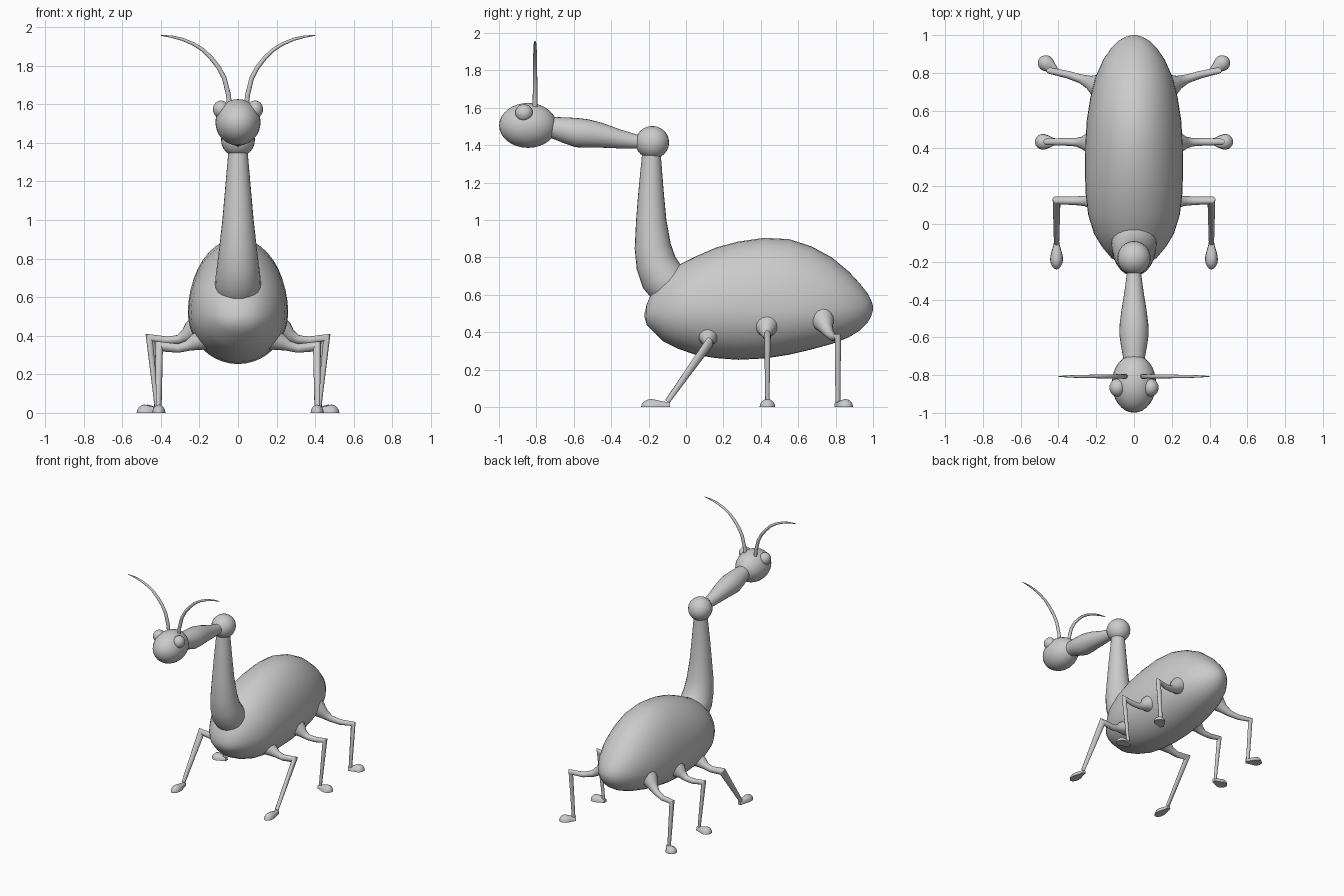
import bpy, bmesh, math
from mathutils import Vector

if "Cube" in bpy.data.objects:
    bpy.data.objects.remove(bpy.data.objects["Cube"])


def finish(name, bm, mirror=False, angle=50):
    bmesh.ops.recalc_face_normals(bm, faces=bm.faces)
    me = bpy.data.meshes.new(name)
    bm.to_mesh(me)
    bm.free()
    ob = bpy.data.objects.new(name, me)
    bpy.context.collection.objects.link(ob)
    bpy.context.view_layer.objects.active = ob
    bpy.ops.object.select_all(action='DESELECT')
    ob.select_set(True)
    bpy.ops.object.shade_smooth_by_angle(angle=math.radians(angle))
    if mirror:
        ob.modifiers.new("mirror", 'MIRROR').use_mirror_merge = False
    return ob


def loft(bm, rings):
    vs = [[bm.verts.new(p) for p in r] for r in rings]
    n = len(vs[0])
    for a, b in zip(vs, vs[1:]):
        for i in range(n):
            j = (i + 1) % n
            bm.faces.new((a[i], a[j], b[j], b[i]))
    bm.faces.new(vs[0])
    bm.faces.new(vs[-1])


def tube(bm, pts, ref, n=16):
    """Loft circles along (x, y, z, radius) points, mitred at the bends."""
    P = [Vector(p[:3]) for p in pts]
    rings = []
    for k, p in enumerate(P):
        d0 = (p - P[max(k - 1, 0)]).normalized()
        d1 = (P[min(k + 1, len(P) - 1)] - p).normalized()
        t = (d0 + d1).normalized()
        miter = 1 / max(t.dot(d1 if d1.length else d0), 0.6)
        u = (ref - t * ref.dot(t)).normalized()
        v = t.cross(u)
        r = pts[k][3]
        rings.append([p + u * r * math.cos(a) + v * r * miter * math.sin(a)
                      for a in (2 * math.pi * i / n for i in range(n))])
    loft(bm, rings)


def ball(name, c, s, mirror=False, seg=24):
    bm = bmesh.new()
    bmesh.ops.create_uvsphere(bm, u_segments=seg, v_segments=seg // 2, radius=1)
    for v in bm.verts:
        v.co = Vector([c[i] + v.co[i] * s[i] for i in range(3)])
    return finish(name, bm, mirror)


X, Y, Z = Vector((1, 0, 0)), Vector((0, 1, 0)), Vector((0, 0, 1))

# Egg-shaped body: y, half width, bottom, top, height of widest line
stations = [
    (-.222, .012, .48, .50, .49), (-.21, .07, .44, .55, .495), (-.18, .12, .41, .62, .50),
    (-.12, .17, .35, .70, .51), (-.05, .212, .315, .755, .515), (.05, .243, .28, .805, .52),
    (.16, .256, .262, .853, .52), (.28, .26, .253, .885, .52), (.42, .258, .26, .905, .52),
    (.55, .25, .28, .898, .52), (.67, .231, .308, .86, .52), (.78, .203, .338, .80, .525),
    (.87, .163, .373, .725, .53), (.93, .122, .41, .66, .53), (.97, .082, .45, .61, .53),
    (.99, .047, .485, .57, .53), (1.0, .01, .52, .54, .53)]
bm = bmesh.new()
N = 40
rings = []
for y, w, zb, zt, zc in stations:
    ring = []
    for i in range(N):
        a = 2 * math.pi * i / N
        s = math.sin(a)
        ring.append((w * math.cos(a), y, zc + s * ((zt - zc) if s > 0 else (zc - zb))))
    rings.append(ring)
loft(bm, rings)
finish("body", bm, angle=80)

# Upright lower neck curving into the body
bm = bmesh.new()
tube(bm, [(0, -.182, 1.41, .048), (0, -.185, 1.33, .052), (0, -.187, 1.16, .067),
          (0, -.186, 1.0, .081), (0, -.178, .86, .097), (0, -.16, .77, .108),
          (0, -.13, .70, .117), (0, -.085, .65, .12), (0, -.02, .61, .11)], X, 24)
finish("lower_neck", bm)

# Ball joint between the neck parts
ball("neck_joint", (0, -.18, 1.415), (.088, .09, .088))

# Forward upper neck
bm = bmesh.new()
tube(bm, [(0, -.18, 1.41, .03), (0, -.25, 1.417, .036), (0, -.36, 1.434, .051),
          (0, -.46, 1.454, .067), (0, -.53, 1.463, .076), (0, -.58, 1.467, .078),
          (0, -.64, 1.48, .07), (0, -.70, 1.492, .059), (0, -.78, 1.50, .05)], X, 24)
finish("upper_neck", bm)

# Head and eyes
ball("head", (0, -.845, 1.506), (.117, .154, .12), seg=32)
ball("eyes", (.088, -.866, 1.573), (.042, .047, .046), mirror=True)

# Antennae
bm = bmesh.new()
tube(bm, [(.042, -.807, 1.58, .013), (.05, -.807, 1.65, .0125), (.071, -.807, 1.735, .012),
          (.10, -.807, 1.79, .0115), (.138, -.807, 1.838, .011), (.18, -.807, 1.88, .01),
          (.23, -.807, 1.912, .009), (.29, -.807, 1.937, .008), (.345, -.807, 1.95, .006),
          (.40, -.807, 1.957, .002)], Y, 12)
finish("antennae", bm, True)

# Legs: bell-shaped hip, thigh, knee and thin shin
legs = {
    "front": [(.17, .12, .385, .06), (.225, .12, .365, .042), (.26, .122, .348, .027),
              (.31, .123, .335, .023), (.41, .125, .345, .022), (.41, -.10, .03, .014)],
    "middle": [(.20, .43, .44, .075), (.245, .43, .42, .052), (.27, .43, .40, .034),
               (.31, .433, .38, .022), (.37, .435, .376, .02), (.46, .435, .39, .017),
               (.42, .435, .02, .011)],
    "back": [(.14, .715, .49, .085), (.20, .735, .455, .058), (.235, .75, .42, .036),
             (.28, .768, .39, .024), (.35, .79, .372, .02), (.445, .812, .375, .017),
             (.42, .812, .02, .013)]}
for name, pts in legs.items():
    bm = bmesh.new()
    tube(bm, pts, Y)
    finish(name + "_legs", bm, True)

# Feet: flat-bottomed teardrops running out from each ankle
feet = {"front": ((.41, -.085), (0, -1), .155, .034),
        "middle": ((.405, .435), (1, 0), .12, .042),
        "back": ((.405, .805), (.8, .6), .12, .042)}
shape = [(0, .36), (.2, .52), (.4, .8), (.55, .96), (.68, 1), (.8, .9), (.9, .68), (.97, .4), (1, .08)]
for name, ((x, y), (dx, dy), length, r) in feet.items():
    bm = bmesh.new()
    d = Vector((dx, dy, 0)).normalized()
    pts = [(x + d.x * length * t, y + d.y * length * t, 0, r * k) for t, k in shape]
    tube(bm, pts, Z)
    for v in bm.verts:
        v.co.z = max(v.co.z * .043 / r, 0)
    bmesh.ops.remove_doubles(bm, verts=bm.verts, dist=1e-5)
    # Raise the ankle end to meet the shin
    for v in bm.verts:
        t = (v.co - Vector((x, y, 0))).dot(d) / length
        if v.co.z > 0.001 and t < .5:
            v.co.z = v.co.z + (.036 - v.co.z) * .5
    finish(name + "_feet", bm, True)
